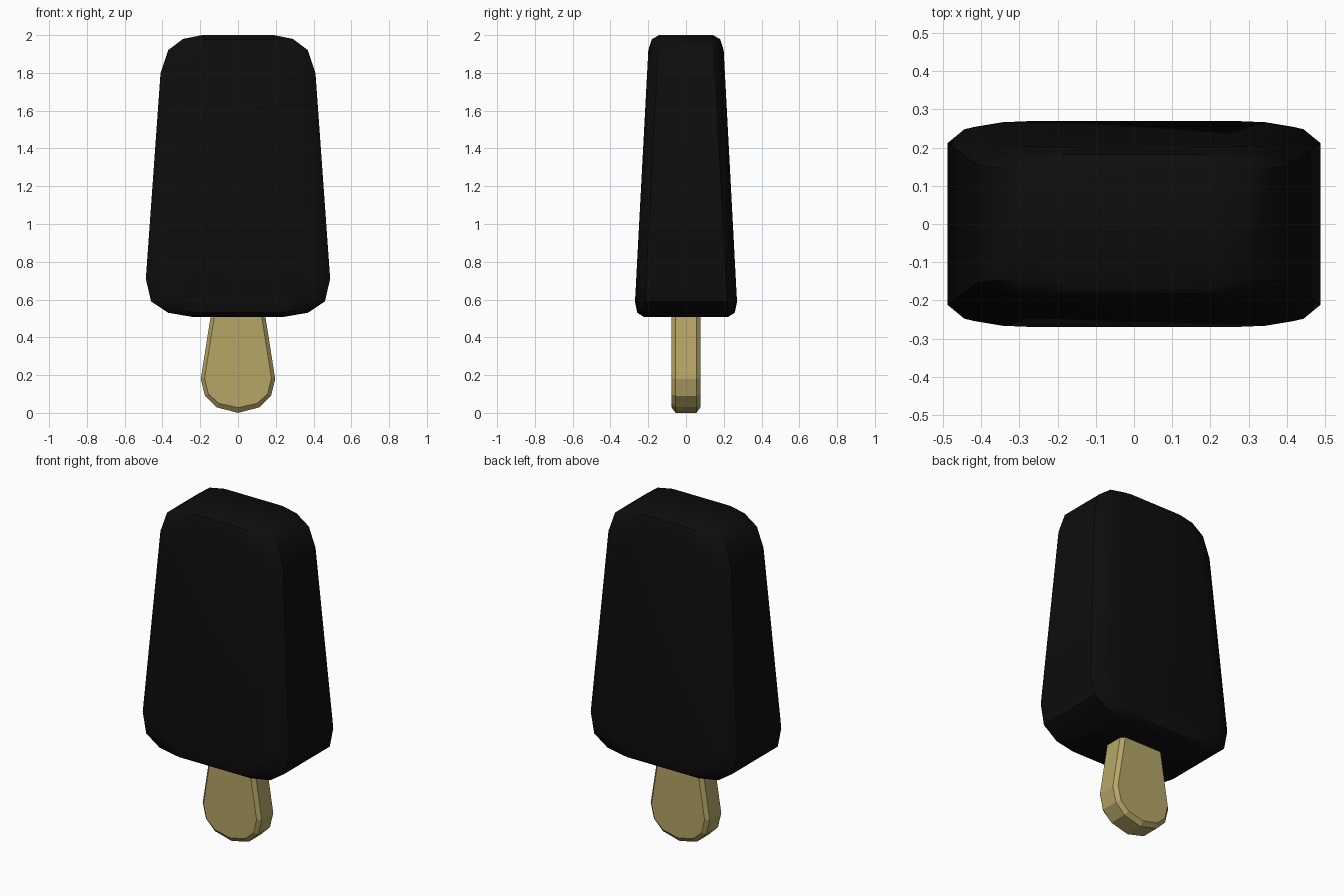
import bpy
import bmesh
import math

if "Cube" in bpy.data.objects:
    bpy.data.objects.remove(bpy.data.objects["Cube"], do_unlink=True)


def material(name, rgb):
    mat = bpy.data.materials.new(name)
    mat.use_nodes = True
    mat.diffuse_color = (*rgb, 1)
    bsdf = mat.node_tree.nodes["Principled BSDF"]
    bsdf.inputs["Base Color"].default_value = (*rgb, 1)
    bsdf.inputs["Roughness"].default_value = 0.6
    return mat


def mirrored(half):
    """Close a right-hand outline by mirroring it across x = 0."""
    return half + [(-x, z) for x, z in reversed(half) if x > 0]


def slab(name, rings, mat):
    """Loft matching (x, y, z) rings front to back and cap both ends."""
    bm = bmesh.new()
    loops = [[bm.verts.new(p) for p in ring] for ring in rings]
    for a, b in zip(loops, loops[1:]):
        for i in range(len(a)):
            j = (i + 1) % len(a)
            bm.faces.new((a[i], a[j], b[j], b[i]))
    bm.faces.new(loops[0])
    bm.faces.new(loops[-1])
    bmesh.ops.recalc_face_normals(bm, faces=bm.faces[:])
    mesh = bpy.data.meshes.new(name)
    bm.to_mesh(mesh)
    bm.free()
    mesh.materials.append(mat)
    obj = bpy.data.objects.new(name, mesh)
    bpy.context.collection.objects.link(obj)
    return obj


def front_and_back(rings):
    """Add the back rings as mirror images of the front ones."""
    return rings + [[(x, -y, z) for x, y, z in r] for r in reversed(rings)]


chocolate = material("dark chocolate", (0.004, 0.004, 0.004))
wood = material("pale wood", (0.46, 0.38, 0.135))

# Ice cream: rounded outline, thinner toward the top, with soft front and back rims
outline = mirrored([(0.19, 2.0), (0.29, 1.98), (0.37, 1.92), (0.41, 1.8),
                    (0.488, 0.71), (0.46, 0.59), (0.37, 0.53), (0.24, 0.508)])
MID = 1.254


def body_ring(scale_x, scale_z, inward):
    ring = []
    for x, z in outline:
        z = MID + (z - MID) * scale_z
        half_depth = 0.27 - 0.053 * (z - 0.59)
        ring.append((x * scale_x, inward - half_depth, z))
    return ring


body = slab("ice_cream", front_and_back([
    body_ring(0.75, 0.893, 0), body_ring(0.91, 0.97, 0.015), body_ring(1, 1, 0.052)]),
    chocolate)

# Stick: rounded paddle with chamfered rims, running up into the ice cream
outer = mirrored([(0.115, 0.7), (0.197, 0.18), (0.175, 0.09), (0.115, 0.03), (0, 0)])
inner = mirrored([(0.095, 0.7), (0.177, 0.185), (0.157, 0.1), (0.1, 0.05), (0, 0.028)])
slab("stick", front_and_back([
    [(x, -0.076, z) for x, z in inner], [(x, -0.055, z) for x, z in outer]]), wood)

# Soft shading on the ice cream only
bpy.ops.object.select_all(action="DESELECT")
body.select_set(True)
bpy.context.view_layer.objects.active = body
bpy.ops.object.shade_smooth_by_angle(angle=math.radians(35))
